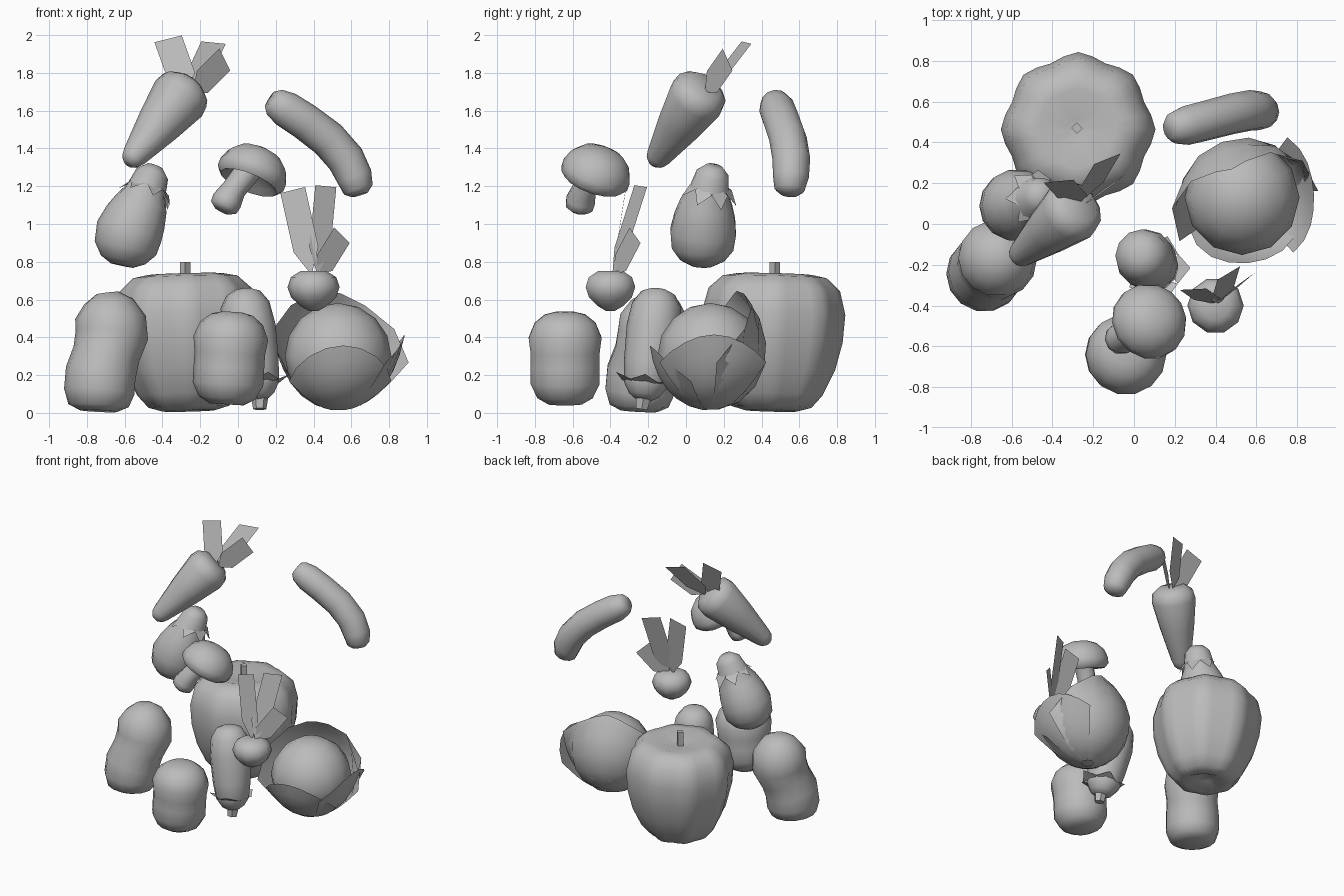
import bpy, bmesh, math
from mathutils import Vector as V

cube = bpy.data.objects.get("Cube")
if cube:
    bpy.data.objects.remove(cube, do_unlink=True)

grey = bpy.data.materials.new("plain_grey")
grey.use_nodes = True
grey.diffuse_color = (0.5, 0.5, 0.5, 1)
grey.node_tree.nodes["Principled BSDF"].inputs["Base Color"].default_value = (0.5, 0.5, 0.5, 1)


def finish(name, bm, smooth=35):
    mesh = bpy.data.meshes.new(name)
    bm.to_mesh(mesh)
    bm.free()
    ob = bpy.data.objects.new(name, mesh)
    bpy.context.collection.objects.link(ob)
    mesh.materials.append(grey)
    bpy.ops.object.select_all(action='DESELECT')
    ob.select_set(True)
    bpy.context.view_layer.objects.active = ob
    if smooth:
        bpy.ops.object.shade_smooth_by_angle(angle=math.radians(smooth))


def frame(axis):
    """Two directions square to an axis."""
    side = axis.cross(V((0, 1, 0))).normalized()
    return side, axis.cross(side).normalized()


def sweep(name, path, profile, sides=12, lobes=0, depth=0.0, smooth=50):
    """Rings of (place along the path 0..1, radius); the ends are closed."""
    pts = [V(p) for p in path]

    def at(t):
        s = t * (len(pts) - 1)
        i = max(0, min(int(s), len(pts) - 2))
        return pts[i].lerp(pts[i + 1], s - i)

    bm = bmesh.new()
    rings = []
    for t, r in profile:
        axis = (at(min(t + 0.2, 1)) - at(max(t - 0.2, 0))).normalized()
        u, w = frame(axis)
        ring = []
        for k in range(sides):
            a = math.tau * k / sides
            rr = r * (1 + depth * math.cos(lobes * a))
            ring.append(bm.verts.new(at(t) + (u * math.cos(a) + w * math.sin(a)) * rr))
        rings.append(ring)
    for a, b in zip(rings, rings[1:]):
        for k in range(sides):
            j = (k + 1) % sides
            bm.faces.new((a[k], a[j], b[j], b[k]))
    bm.faces.new(rings[0][::-1])
    bm.faces.new(rings[-1])
    bmesh.ops.recalc_face_normals(bm, faces=bm.faces)
    finish(name, bm, smooth)


def blade(name, base, tip, across, width):
    """Flat leaf, narrow at the base and cut square at the tip."""
    base, tip, across = V(base), V(tip), V(across).normalized() * width / 2
    mid = base.lerp(tip, 0.3)
    bm = bmesh.new()
    corners = (base, mid + across, tip + across, tip - across, mid - across)
    bm.faces.new([bm.verts.new(c) for c in corners])
    finish(name, bm, 0)


def calyx(name, centre, axis, inner, outer, rise, points=6):
    """Ring of pointed sepals around a stalk end."""
    centre, axis = V(centre), V(axis).normalized()
    u, w = frame(axis)

    def spot(k, r, h):
        a = math.pi * k / points
        return bm.verts.new(centre + (u * math.cos(a) + w * math.sin(a)) * r + axis * h)

    bm = bmesh.new()
    for k in range(0, points * 2, 2):
        bm.faces.new((spot(k - 1, inner, 0), spot(k, outer, -rise), spot(k + 1, inner, 0),
                      spot(k, inner * 0.4, rise * 0.6)))
    finish(name, bm, 0)


def cupped_leaf(name, centre, facing, spread, low, high, radius, flare, rows=6, cols=8):
    """Curved leaf rising from below; its rim climbs from low to high and opens out."""
    bm = bmesh.new()
    grid = []
    for i in range(rows + 1):
        f = i / rows
        line = []
        for j in range(cols + 1):
            d = 2 * j / cols - 1
            a = math.radians(facing + spread * d)
            p = math.radians(8 + f * (low + (high - low) * math.cos(d * math.pi / 2) - 8))
            r = radius + flare * f ** 4
            line.append(bm.verts.new(centre + r * V((math.sin(p) * math.cos(a),
                                                     math.sin(p) * math.sin(a), -math.cos(p)))))
        grid.append(line)
    for a, b in zip(grid, grid[1:]):
        for j in range(cols):
            bm.faces.new((a[j], a[j + 1], b[j + 1], b[j]))
    finish(name, bm, 50)


# Large ribbed pepper with its stalk
sweep("bell_pepper", [(-0.26, 0.45, 0.01), (-0.28, 0.47, 0.75)],
      [(0.06, 0.05), (0, 0.13), (0.03, 0.205), (0.12, 0.26), (0.3, 0.32), (0.5, 0.355), (0.7, 0.365),
       (0.87, 0.335), (0.96, 0.265), (0.98, 0.19), (0.93, 0.05)], 32, 8, 0.04)
sweep("bell_pepper_stalk", [(-0.28, 0.47, 0.69), (-0.28, 0.47, 0.8)], [(0, 0.028), (1, 0.028)], 4)

# Two potatoes
sweep("bent_potato", [(-0.74, -0.25, 0.01), (-0.73, -0.24, 0.2), (-0.665, -0.17, 0.42), (-0.69, -0.16, 0.635)],
      [(0, 0.1), (0.05, 0.16), (0.18, 0.187), (0.35, 0.187), (0.5, 0.178), (0.65, 0.193),
       (0.8, 0.187), (0.93, 0.13), (1, 0.06)], 14)
sweep("upright_potato", [(-0.06, -0.64, 0.045), (-0.03, -0.64, 0.535)],
      [(0, 0.09), (0.07, 0.15), (0.22, 0.187), (0.4, 0.187), (0.55, 0.187), (0.72, 0.198),
       (0.88, 0.165), (0.97, 0.11), (1, 0.05)], 14)

# Long pepper standing on its stalk end
sweep("long_pepper", [(0.025, -0.145, 0.655), (0.055, -0.17, 0.45), (0.115, -0.225, 0.07)],
      [(0, 0.04), (0.05, 0.09), (0.2, 0.13), (0.5, 0.145), (0.75, 0.132), (0.9, 0.115),
       (0.97, 0.08), (1, 0.045)], 12)
sweep("long_pepper_stalk", [(0.115, -0.225, 0.08), (0.115, -0.235, 0.02)], [(0, 0.045), (1, 0.035)], 6)
calyx("long_pepper_calyx", (0.115, -0.22, 0.16), (0.1, -0.15, -1), 0.125, 0.165, 0.03, 5)

# Mushroom
sweep("mushroom_cap", [(0.055, -0.495, 1.215), (0.13, -0.43, 1.4)],
      [(0.3, 0.06), (0.12, 0.12), (0.02, 0.16), (0.15, 0.187), (0.35, 0.187), (0.62, 0.165),
       (0.85, 0.115), (0.96, 0.05)], 14)
sweep("mushroom_stem", [(-0.085, -0.57, 1.07), (-0.04, -0.55, 1.16), (0.06, -0.48, 1.29)],
      [(0, 0.045), (0.1, 0.075), (0.3, 0.08), (0.6, 0.065), (1, 0.07)], 10)

# Cabbage heart and its loose outer leaves
heart = V((0.53, 0.13, 0.3))
bm = bmesh.new()
bmesh.ops.create_uvsphere(bm, u_segments=12, v_segments=8, radius=0.282)
bmesh.ops.translate(bm, verts=bm.verts, vec=heart)
finish("cabbage_heart", bm, 50)
cupped_leaf("cabbage_leaf_back", heart, 110, 105, 85, 157, 0.286, 0.09)
cupped_leaf("cabbage_leaf_left", heart, 3, 50, 85, 108, 0.286, 0.085)
cupped_leaf("cabbage_leaf_front", heart, -85, 65, 66, 100, 0.288, 0.04)

# Radish with three leaves
sweep("radish", [(0.4, -0.4, 0.54), (0.4, -0.4, 0.75)],
      [(0, 0.025), (0.12, 0.07), (0.35, 0.12), (0.6, 0.138), (0.85, 0.12), (1, 0.07)], 10)
blade("radish_leaf_right", (0.39, -0.39, 0.73), (0.29, -0.32, 1.18), (1, 0.05, 0.25), 0.135)
blade("radish_leaf_left", (0.42, -0.39, 0.73), (0.465, -0.24, 1.2), (1, 0.6, -0.1), 0.13)
blade("radish_leaf_short", (0.42, -0.38, 0.73), (0.55, -0.27, 0.94), (0.7, 0.5, -0.7), 0.13)

# Carrot with three leaves
sweep("carrot", [(-0.58, -0.17, 1.32), (-0.26, 0.1, 1.735)],
      [(0, 0.03), (0.04, 0.055), (0.1, 0.068), (0.5, 0.12), (0.83, 0.155), (0.93, 0.145), (1, 0.095)], 12)
blade("carrot_leaf_right", (-0.27, 0.1, 1.7), (-0.37, 0.21, 1.98), (1, 0.1, 0.25), 0.15)
blade("carrot_leaf_middle", (-0.25, 0.12, 1.7), (-0.13, 0.32, 1.96), (1, 0.4, -0.1), 0.14)
blade("carrot_leaf_left", (-0.24, 0.1, 1.7), (-0.07, 0.22, 1.87), (0.4, 0.35, -0.8), 0.14)

# Curved cucumber
sweep("cucumber", [(0.17, 0.465, 1.66), (0.29, 0.49, 1.585), (0.42, 0.525, 1.5), (0.535, 0.555, 1.4),
                   (0.605, 0.56, 1.29), (0.645, 0.545, 1.155)],
      [(0, 0.05), (0.04, 0.077), (0.14, 0.096), (0.3, 0.098), (0.5, 0.1), (0.7, 0.1),
       (0.86, 0.095), (0.96, 0.08), (1, 0.045)], 12)

# Aubergine with its calyx
sweep("aubergine", [(-0.615, 0.085, 0.78), (-0.58, 0.09, 0.95), (-0.505, 0.11, 1.12), (-0.44, 0.15, 1.305)],
      [(0, 0.06), (0.06, 0.12), (0.18, 0.167), (0.35, 0.178), (0.5, 0.165), (0.65, 0.14),
       (0.76, 0.108), (0.93, 0.088), (1, 0.045)], 14)
calyx("aubergine_calyx", (-0.47, 0.135, 1.19), (0.35, 0.2, 0.9), 0.112, 0.15, 0.06, 7)
